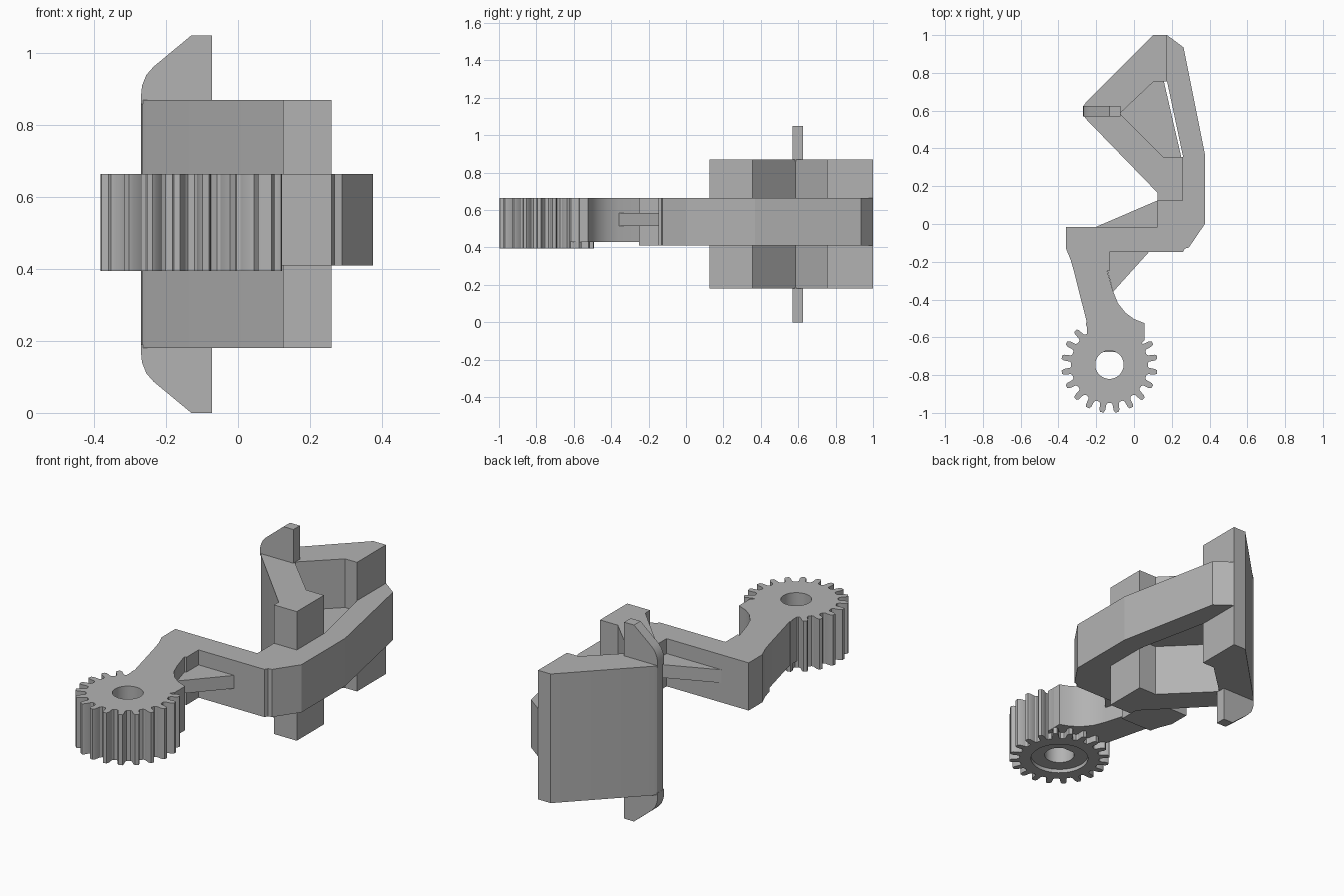
import bpy
import bmesh
from math import sin, cos, pi, radians
from mathutils import Vector

cube = bpy.data.objects.get("Cube")
if cube:
    bpy.data.objects.remove(cube, do_unlink=True)

# Single material
grey = bpy.data.materials.new("plain grey")
grey.use_nodes = True
COLOUR = (0.45, 0.45, 0.45, 1)
grey.diffuse_color = COLOUR
grey.node_tree.nodes["Principled BSDF"].inputs["Base Color"].default_value = COLOUR

ARM_LOW, ARM_TOP = 0.41, 0.665
HEIGHT = 1.05
GEAR = Vector((-0.13, -0.745))


def prism(name, outline, low, high, axis="z"):
    """Extrude a closed outline along z, or an xz outline along y."""
    bm = bmesh.new()
    if axis == "z":
        points = [(a, b, low) for a, b in outline]
        step = (0, 0, high - low)
    else:
        points = [(a, low, b) for a, b in outline]
        step = (0, high - low, 0)
    face = bm.faces.new([bm.verts.new(p) for p in points])
    top = bmesh.ops.extrude_face_region(bm, geom=[face])["geom"]
    bmesh.ops.translate(bm, vec=step,
                        verts=[g for g in top if isinstance(g, bmesh.types.BMVert)])
    bmesh.ops.recalc_face_normals(bm, faces=bm.faces)
    mesh = bpy.data.meshes.new(name)
    bm.to_mesh(mesh)
    bm.free()
    mesh.materials.append(grey)
    obj = bpy.data.objects.new(name, mesh)
    bpy.context.collection.objects.link(obj)
    return obj


def combine(target, tool, operation):
    """Apply a boolean and discard the tool object."""
    bpy.context.view_layer.objects.active = target
    mod = target.modifiers.new("cut", "BOOLEAN")
    mod.operation, mod.object, mod.solver = operation, tool, "EXACT"
    bpy.ops.object.modifier_apply(modifier=mod.name)
    bpy.data.objects.remove(tool, do_unlink=True)


def circle(radius, flat=1.0, count=48):
    return [(GEAR.x + radius * cos(2 * pi * i / count),
             GEAR.y + min(radius * sin(2 * pi * i / count), flat))
            for i in range(count)]


def gear_outline(teeth, root, tip):
    # Each tooth: root, flank and rounded tip, as (degrees, radius)
    tooth = [(-6.5, root), (-4.5, root + 0.008), (-3.6, tip - 0.012), (-2, tip),
             (2, tip), (3.6, tip - 0.012), (4.5, root + 0.008), (6.5, root)]
    points = []
    for i in range(teeth):
        for degrees, r in tooth:
            a = radians(degrees + (i + 0.5) * 360 / teeth)
            points.append((GEAR.x + r * cos(a), GEAR.y + r * sin(a)))
    return points


# Pad: V-shaped wall with a block at each end
prism("pad", [(0.175, 1.0), (0.10, 1.0), (-0.255, 0.643), (-0.267, 0.625),
              (-0.27, 0.6), (-0.267, 0.575), (-0.255, 0.557), (0.125, 0.165),
              (0.125, 0.125), (0.26, 0.125), (0.26, 0.355), (0.155, 0.355),
              (-0.075, 0.585), (0.105, 0.755), (0.175, 0.755)], 0.18, 0.87)

# Thin web inside the V
prism("pad_web", [(-0.075, 0.585), (0.155, 0.355), (0.25, 0.355),
                  (0.158, 0.755), (0.105, 0.755)], 0.46, 0.61)

# Fins on the top and bottom of the pad tip
fin = [(-0.072, 0.86), (-0.072, HEIGHT), (-0.13, HEIGHT), (-0.235, 0.963),
       (-0.255, 0.94), (-0.267, 0.91), (-0.27, 0.88), (-0.27, 0.86)]
prism("top_fin", fin, 0.57, 0.625, "y")
prism("bottom_fin", [(x, HEIGHT - z) for x, z in fin], 0.57, 0.625, "y")

# Bent arm
prism("arm", [(0.175, 1.0), (0.262, 0.935), (0.375, 0.37), (0.375, 0.0),
              (0.29, -0.125), (0.268, -0.13), (0.26, -0.147), (-0.13, -0.147),
              (-0.13, -0.25), (-0.318, -0.25), (-0.335, -0.19), (-0.36, -0.13),
              (-0.36, -0.015), (0.125, -0.015), (0.125, 0.125), (0.26, 0.125),
              (0.26, 0.355), (0.175, 0.755)], ARM_LOW, ARM_TOP)

# Stiffening ribs in the two arm corners
prism("back_rib", [(-0.2, -0.015), (0.125, -0.015), (0.125, 0.125)], 0.515, 0.585)
prism("front_rib", [(-0.135, -0.147), (-0.14, -0.25), (-0.11, -0.358),
                    (0.08, -0.147)], 0.515, 0.585)

# Gear and the neck joining it to the arm
gear = prism("gear_and_neck", gear_outline(20, 0.203, 0.255), 0.395, ARM_TOP)
neck = prism("neck", [(-0.318, -0.25), (-0.25, -0.52), (-0.25, -0.61),
                      (-0.13, -0.64), (0.02, -0.65), (0.055, -0.615),
                      (0.055, -0.525), (0.0, -0.503), (-0.045, -0.47),
                      (-0.085, -0.42), (-0.11, -0.358), (-0.142, -0.25)],
             0.43, ARM_TOP)
combine(gear, neck, "UNION")

# Flat-sided bore, round at the top, with a shallow recess underneath
combine(gear, prism("bore", circle(0.075, 0.067), 0.3, 0.8), "DIFFERENCE")
combine(gear, prism("bore_top", circle(0.075), 0.55, 0.8), "DIFFERENCE")
combine(gear, prism("recess", circle(0.145), 0.3, 0.415), "DIFFERENCE")

# Smooth the curved walls while keeping corners crisp
bpy.ops.object.select_all(action="DESELECT")
for name in ("gear_and_neck", "pad", "top_fin", "bottom_fin"):
    obj = bpy.data.objects[name]
    obj.select_set(True)
    bpy.context.view_layer.objects.active = obj
bpy.ops.object.shade_smooth_by_angle(angle=radians(25))
